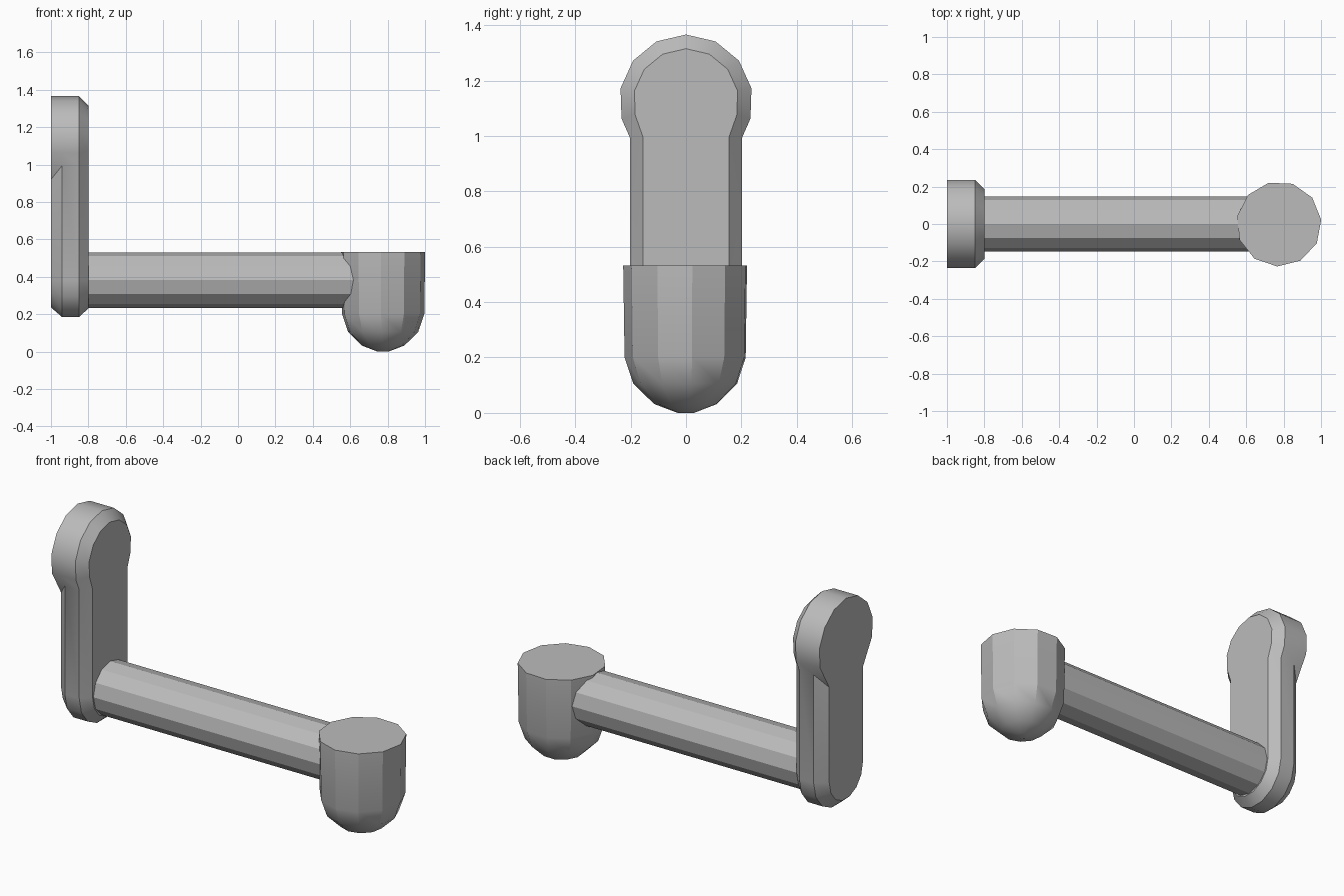
import bpy
import bmesh
from math import cos, sin, pi, radians

cube = bpy.data.objects.get("Cube")
if cube:
    bpy.data.objects.remove(cube)

GREY = (0.5, 0.5, 0.5, 1)
grey = bpy.data.materials.new("plain grey")
grey.use_nodes = True
grey.diffuse_color = GREY
grey.node_tree.nodes["Principled BSDF"].inputs["Base Color"].default_value = GREY


def loft(name, rings):
    """Skin equal-length rings of points and cap both ends."""
    bm = bmesh.new()
    loops = [[bm.verts.new(p) for p in ring] for ring in rings]
    for a, b in zip(loops, loops[1:]):
        for i in range(len(a)):
            j = (i + 1) % len(a)
            bm.faces.new((a[i], a[j], b[j], b[i]))
    bm.faces.new(loops[0])
    bm.faces.new(loops[-1])
    bmesh.ops.recalc_face_normals(bm, faces=bm.faces)
    mesh = bpy.data.meshes.new(name)
    bm.to_mesh(mesh)
    bm.free()
    mesh.materials.append(grey)
    obj = bpy.data.objects.new(name, mesh)
    bpy.context.collection.objects.link(obj)
    bpy.ops.object.select_all(action='DESELECT')
    obj.select_set(True)
    bpy.context.view_layer.objects.active = obj
    bpy.ops.object.shade_smooth_by_angle(angle=radians(28))
    return obj


ARM_Z = 0.382
HEAD_Z = 1.125


def plate_ring(x, head, body, neck):
    """Keyhole outline: round head, straight neck, round foot."""
    pts = [(x, body, neck)]
    for i in range(9):
        a = radians(-15 + 210 * i / 8)
        pts.append((x, head * cos(a), HEAD_Z + head * sin(a)))
    pts.append((x, -body, neck))
    for i in range(8):
        a = pi + pi * i / 7
        pts.append((x, body * cos(a), ARM_Z + body * sin(a)))
    return pts


# Wall plate: wide head at the back, bevelled rim at the front
loft("wall_plate", [
    plate_ring(-1.0, 0.241, 0.15, 0.92),
    plate_ring(-0.94, 0.241, 0.203, 0.995),
    plate_ring(-0.85, 0.241, 0.203, 0.995),
    plate_ring(-0.8, 0.19, 0.155, 0.995),
])

# Horizontal arm from the plate into the end knob
SIDES = 12
loft("arm", [
    [(x, 0.148 * cos(2 * pi * i / SIDES), ARM_Z + 0.148 * sin(2 * pi * i / SIDES))
     for i in range(SIDES)]
    for x in (-0.81, 0.68)
])

# End knob: flat top, straight wall, domed underside
KNOB_SIDES = 11
loft("end_knob", [
    [(0.775 + r * cos(2 * pi * i / KNOB_SIDES + 0.1),
      r * sin(2 * pi * i / KNOB_SIDES + 0.1), z) for i in range(KNOB_SIDES)]
    for r, z in ((0.227, 0.532), (0.222, 0.2), (0.19, 0.105), (0.115, 0.032), (0.03, 0.0))
])
